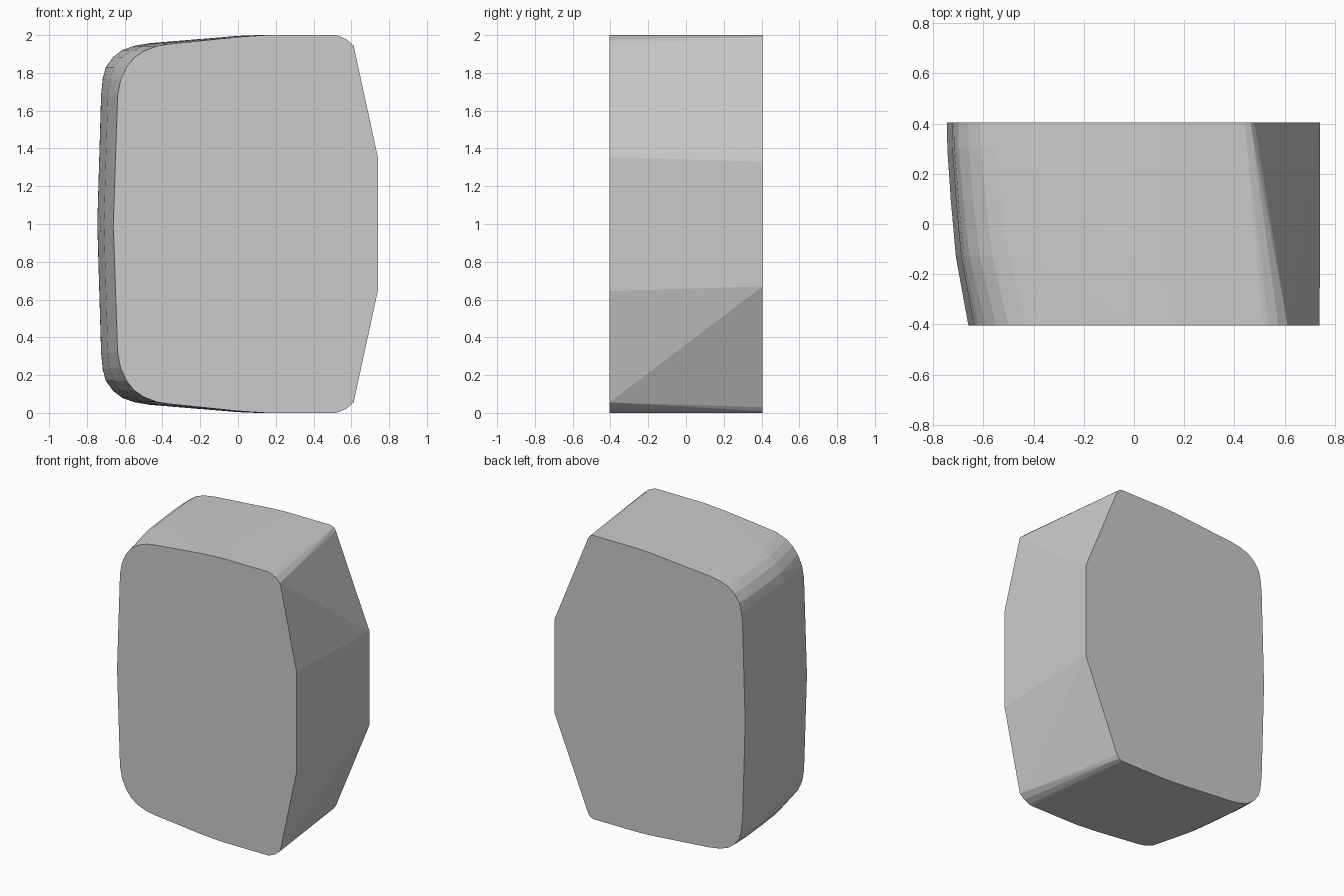
import bpy, bmesh

if "Cube" in bpy.data.objects:
    bpy.data.objects.remove(bpy.data.objects["Cube"])

H = 0.405  # half depth

# Upper-half outlines (x, z), left middle round to right; mirrored about z = 1
front_left = [(-0.66, 1.0), (-0.637, 1.68), (-0.622, 1.76), (-0.59, 1.83), (-0.55, 1.88),
              (-0.5, 1.915), (-0.43, 1.942), (-0.37, 1.952), (0.0, 1.99), (0.15, 2.0)]
back_left = [(-0.745, 1.0), (-0.725, 1.68), (-0.716, 1.77), (-0.70, 1.83), (-0.66, 1.885),
             (-0.61, 1.922), (-0.55, 1.943), (-0.47, 1.957), (0.0, 1.996), (0.1, 2.0)]
front_right = [(0.515, 2.0), (0.535, 1.995), (0.575, 1.977), (0.612, 1.945), (0.74, 1.355)]
back_right = [(0.44, 2.0), (0.465, 1.99), (0.48, 1.97), (0.742, 1.33)]

bm = bmesh.new()


def add_section(y, outline):
    for x, z in outline:
        bm.verts.new((x, y, z))
        if z != 1.0:
            bm.verts.new((x, y, 2 - z))


# End sections, plus in-between sections that bulge the left side
add_section(-H, front_left + front_right)
add_section(H, back_left + back_right)
for y, f in ((-0.13, 0.59), (0.1, 0.83), (0.3, 0.99)):
    add_section(y, [(a[0] + (b[0] - a[0]) * f, a[1] + (b[1] - a[1]) * f)
                    for a, b in zip(front_left, back_left)])

# Convex skin around the sections
res = bmesh.ops.convex_hull(bm, input=bm.verts[:])
loose = [v for v in bm.verts if not v.link_faces]
bmesh.ops.delete(bm, geom=loose, context='VERTS')
bmesh.ops.dissolve_limit(bm, angle_limit=0.005, verts=bm.verts[:], edges=bm.edges[:])
bmesh.ops.recalc_face_normals(bm, faces=bm.faces[:])

mesh = bpy.data.meshes.new("rounded_block")
bm.to_mesh(mesh)
bm.free()
block = bpy.data.objects.new("rounded_block", mesh)
bpy.context.collection.objects.link(block)
